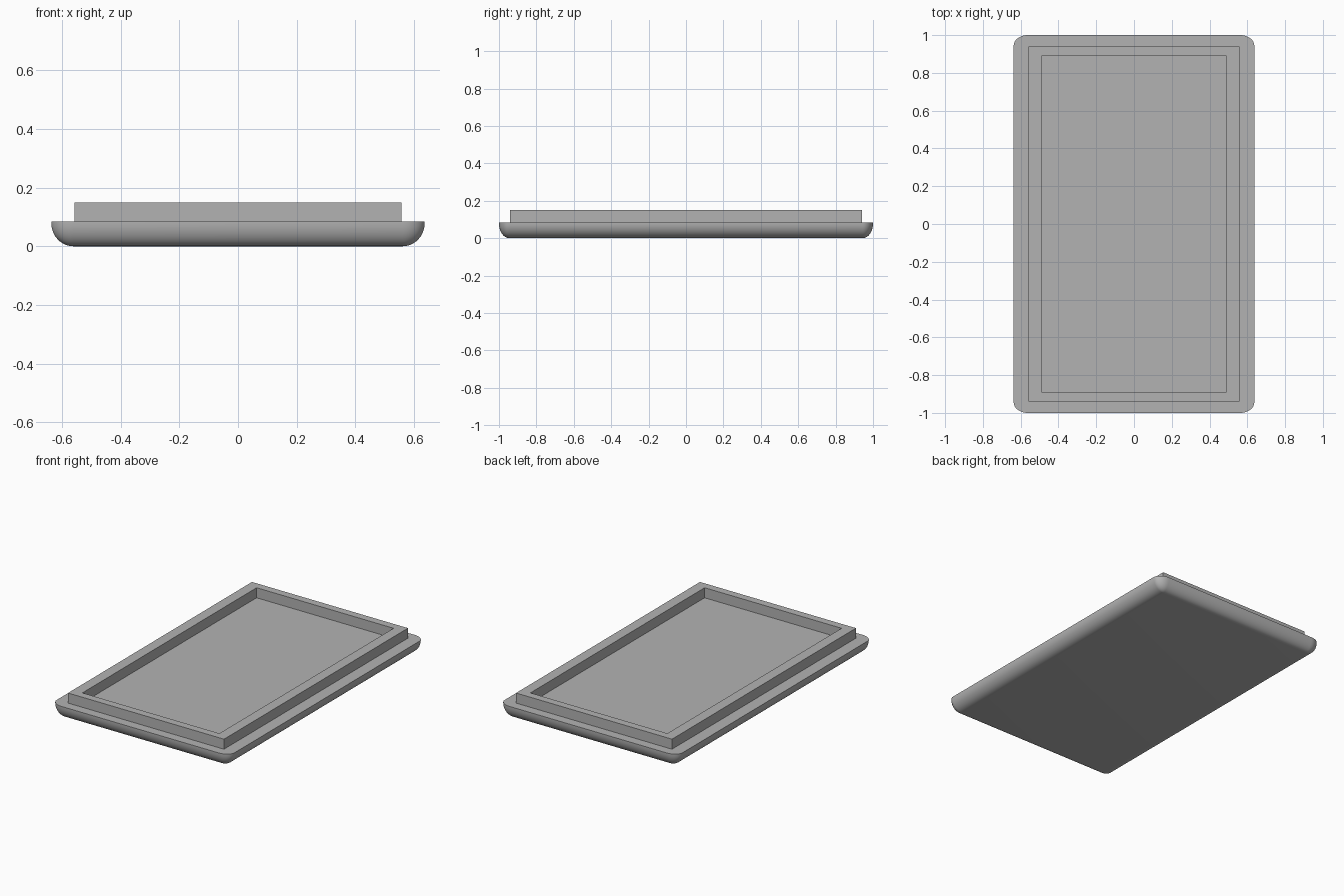
import bpy, bmesh
from math import sin, cos, pi

cube = bpy.data.objects.get("Cube")
if cube:
    bpy.data.objects.remove(cube)

HALF_X, HALF_Y, BASE_TOP = 0.637, 1.0, 0.085
RAD_X, RAD_Y, RAD_Z = 0.075, 0.056, 0.08
STEPS = 10

grey = bpy.data.materials.new("plain grey")
colour = (0.45, 0.45, 0.45, 1)
grey.diffuse_color = colour
grey.use_nodes = True
grey.node_tree.nodes["Principled BSDF"].inputs["Base Color"].default_value = colour


def make_object(name, bm):
    bmesh.ops.remove_doubles(bm, verts=bm.verts, dist=1e-5)
    bmesh.ops.recalc_face_normals(bm, faces=bm.faces)
    mesh = bpy.data.meshes.new(name)
    bm.to_mesh(mesh)
    bm.free()
    mesh.materials.append(grey)
    obj = bpy.data.objects.new(name, mesh)
    bpy.context.collection.objects.link(obj)
    return obj


def bridge(bm, a, b):
    for i in range(len(a)):
        j = (i + 1) % len(a)
        bm.faces.new((a[i], a[j], b[j], b[i]))


def rounded_ring(bm, spread, z):
    """Rectangle outline whose corner arcs are scaled by spread."""
    ring = []
    for k, (sx, sy) in enumerate(((1, 1), (-1, 1), (-1, -1), (1, -1))):
        for i in range(STEPS + 1):
            a = pi / 2 * (k + i / STEPS)
            ring.append(bm.verts.new((sx * (HALF_X - RAD_X) + RAD_X * spread * cos(a),
                                      sy * (HALF_Y - RAD_Y) + RAD_Y * spread * sin(a), z)))
    return ring


# Base plate with rounded corners and a rounded underside
bm = bmesh.new()
rings = [rounded_ring(bm, 1, BASE_TOP)]
for i in range(STEPS + 1):
    t = pi / 2 * i / STEPS
    rings.append(rounded_ring(bm, cos(t), RAD_Z * (1 - sin(t))))
for upper, lower in zip(rings, rings[1:]):
    bridge(bm, upper, lower)
bm.faces.new(rings[0])
bm.faces.new(rings[-1])
base = make_object("base_plate", bm)

# Raised square-cornered rim around the recess
bm = bmesh.new()
loops = []
for x, y, z in ((0.558, 0.94, BASE_TOP), (0.558, 0.94, 0.15),
                (0.49, 0.89, 0.15), (0.49, 0.89, BASE_TOP)):
    loops.append([bm.verts.new((sx * x, sy * y, z))
                  for sx, sy in ((1, 1), (-1, 1), (-1, -1), (1, -1))])
for i in range(3):
    bridge(bm, loops[i], loops[i + 1])
bridge(bm, loops[3], loops[0])
make_object("raised_rim", bm)

# Smooth the rounded underside while keeping the top edge sharp
bpy.ops.object.select_all(action='DESELECT')
base.select_set(True)
bpy.context.view_layer.objects.active = base
bpy.ops.object.shade_smooth_by_angle(angle=pi / 6)
